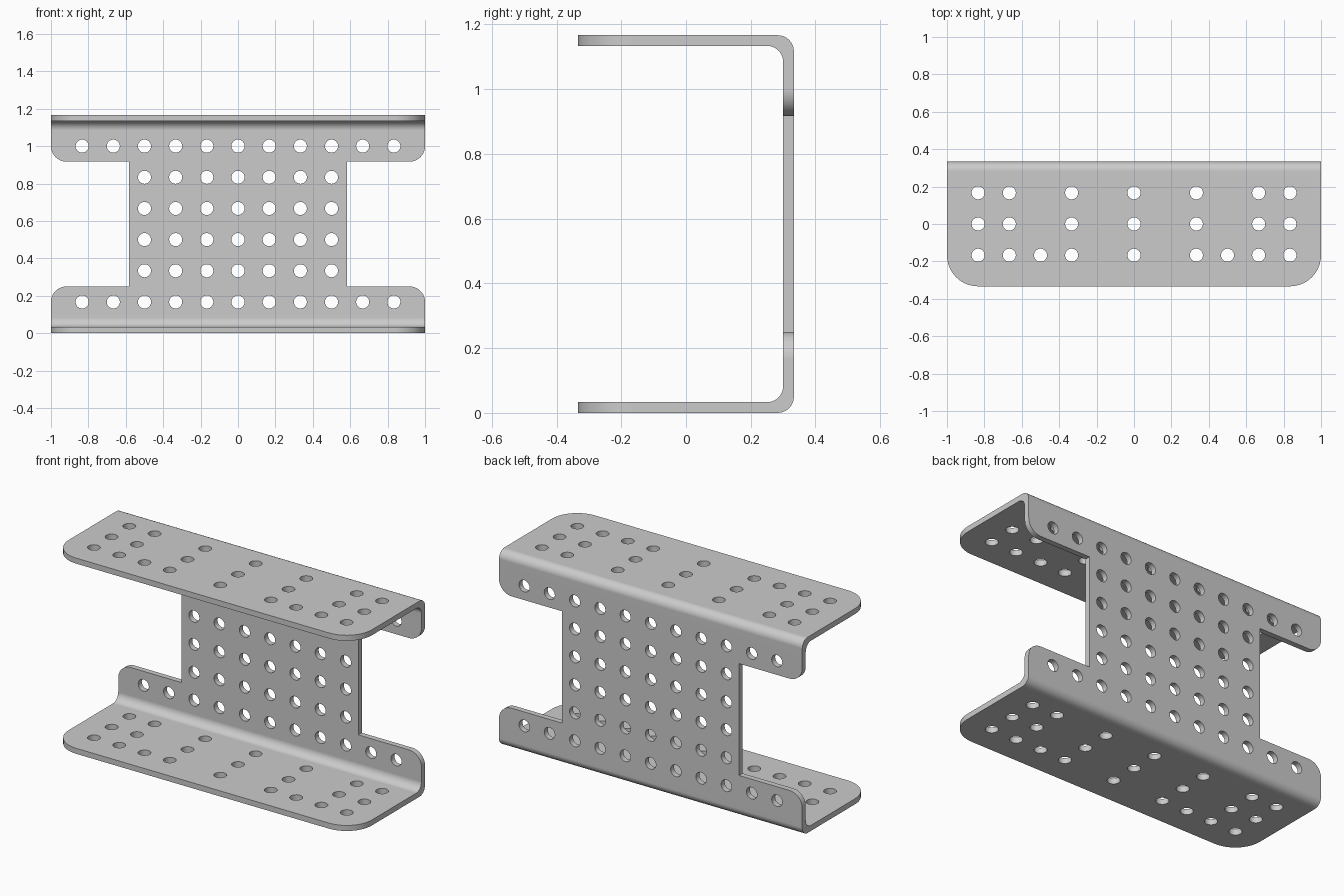
import bpy, bmesh
from math import pi, sin, cos
from mathutils import Matrix

if "Cube" in bpy.data.objects:
    bpy.data.objects.remove(bpy.data.objects["Cube"])

P = 1 / 6                      # hole pitch
T = 0.033                      # sheet thickness
H, D = 7 * P, 2 * P            # height, half depth
BEND = 0.05


def make_object(name, bm):
    bmesh.ops.recalc_face_normals(bm, faces=bm.faces)
    mesh = bpy.data.meshes.new(name)
    bm.to_mesh(mesh)
    bm.free()
    obj = bpy.data.objects.new(name, mesh)
    bpy.context.collection.objects.link(obj)
    return obj


def arc(cy, cz, r, a0, a1, n=8):
    return [(cy + r * cos(a0 + (a1 - a0) * i / n), cz + r * sin(a0 + (a1 - a0) * i / n))
            for i in range(n + 1)]


def cut(target, cutter):
    mod = target.modifiers.new("cut", 'BOOLEAN')
    mod.operation = 'DIFFERENCE'
    mod.solver = 'EXACT'
    mod.object = cutter
    bpy.context.view_layer.objects.active = target
    bpy.ops.object.modifier_apply(modifier=mod.name)
    bpy.data.objects.remove(cutter, do_unlink=True)


def round_corners(obj, test, radius):
    """Bevel the short edges across the sheet thickness at both x ends."""
    bm = bmesh.new()
    bm.from_mesh(obj.data)
    edges = [e for e in bm.edges if e.calc_length() < 2 * T
             and all(abs(abs(v.co.x) - 1) < 1e-3 and test(v.co) for v in e.verts)]
    bmesh.ops.bevel(bm, geom=edges, offset=radius, segments=10, profile=0.5, affect='EDGES')
    bm.to_mesh(obj.data)
    bm.free()


# Bent C-channel: profile in the y-z plane, extruded along x
r = BEND
lower_outer = [(-D, 0)] + arc(D - r, r, r, -pi / 2, 0)
lower_inner = [(-D, T)] + arc(D - T - r, T + r, r, -pi / 2, 0)
flip = lambda pts: [(y, H - z) for y, z in reversed(pts)]
profile = lower_outer + flip(lower_outer) + flip(lower_inner)[::-1] + lower_inner[::-1]
bm = bmesh.new()
face = bm.faces.new([bm.verts.new((-1, y, z)) for y, z in profile])
ext = bmesh.ops.extrude_face_region(bm, geom=[face], use_keep_orig=True)
moved = [g for g in ext["geom"] if isinstance(g, bmesh.types.BMVert)]
bmesh.ops.translate(bm, verts=moved, vec=(2, 0, 0))
channel = make_object("channel_bracket", bm)

# Rectangular notches in both ends of the upright web
bm = bmesh.new()
for s in (-1, 1):
    bmesh.ops.create_cube(bm, size=1, matrix=Matrix.Translation((s * (3.5 * P + 0.5), D, H / 2))
                          @ Matrix.Diagonal((1, 0.2, 4 * P, 1)))
cut(channel, make_object("notch_cutter", bm))

# Rounded flange corners and web tabs
round_corners(channel, lambda c: abs(c.y + D) < 1e-3, P)
round_corners(channel, lambda c: min(abs(c.z - 1.5 * P), abs(c.z - 5.5 * P)) < 1e-3, P / 2)

# Hole pattern: web grid and matching pattern on both flanges
bm = bmesh.new()


def hole(x, y, z, rot=Matrix.Identity(4)):
    bmesh.ops.create_cone(bm, cap_ends=True, segments=24, radius1=0.035, radius2=0.035,
                          depth=0.12, matrix=Matrix.Translation((x, y, z)) @ rot)


for row in range(1, 7):
    n = 5 if row in (1, 6) else 3
    for i in range(-n, n + 1):
        hole(i * P, D - T / 2, row * P, Matrix.Rotation(pi / 2, 4, 'X'))
for z in (T / 2, H - T / 2):
    for j in (-1, 0, 1):
        for i in (-5, -4, -2, 0, 2, 4, 5) + ((-3, 3) if j == -1 else ()):
            hole(i * P, j * P, z)
cut(channel, make_object("hole_cutter", bm))

# Smooth bends and bores, flat sheet faces
bpy.ops.object.select_all(action='DESELECT')
channel.select_set(True)
bpy.context.view_layer.objects.active = channel
bpy.ops.object.shade_smooth_by_angle(angle=pi / 6)
weighted = channel.modifiers.new("weighted_normals", 'WEIGHTED_NORMAL')
weighted.keep_sharp = True
